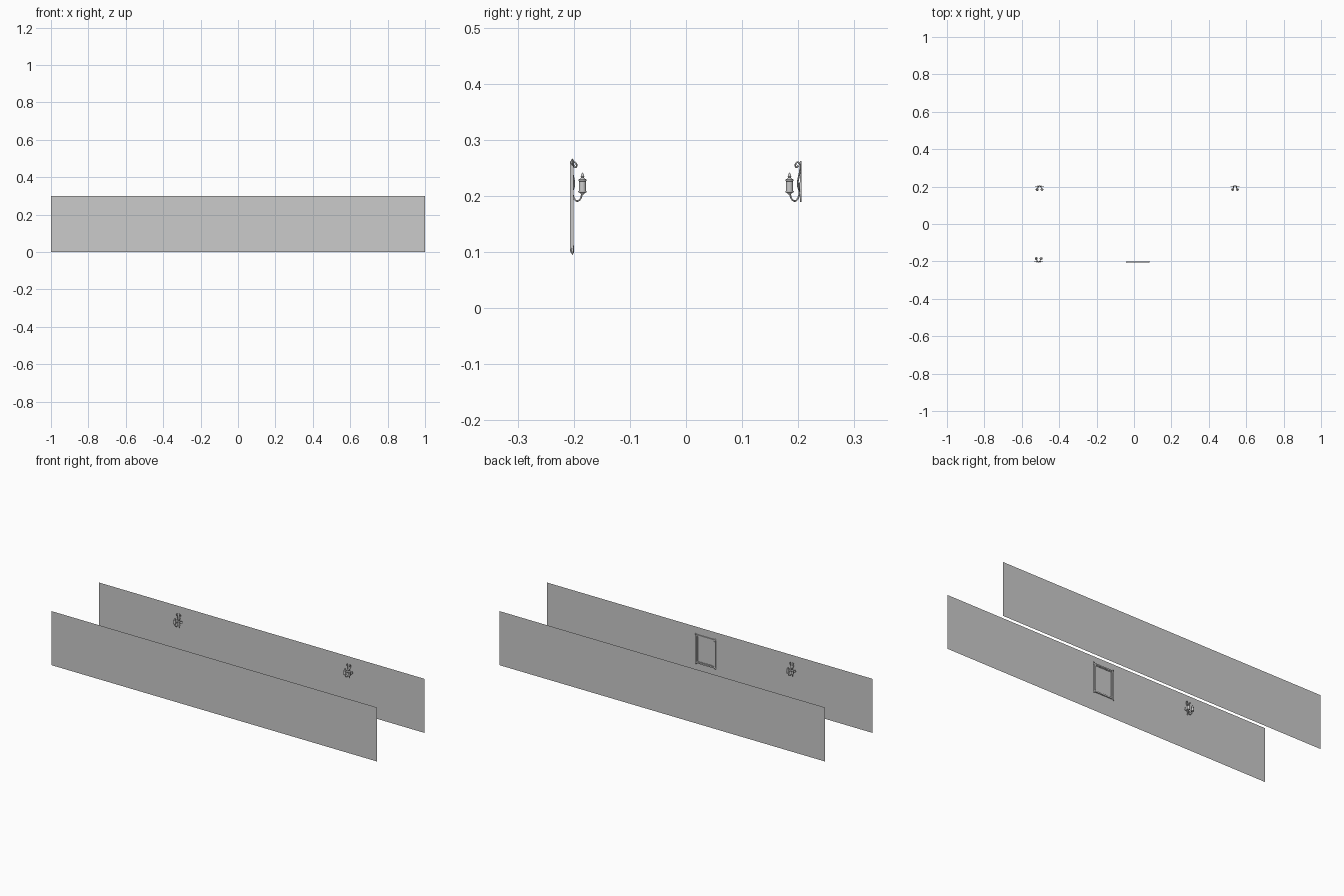
import bpy, bmesh, math
from mathutils import Vector, Matrix

if "Cube" in bpy.data.objects:
    bpy.data.objects.remove(bpy.data.objects["Cube"])

WALL_Y = 0.208


def add_object(name, bm, matrix=None, smooth=True):
    me = bpy.data.meshes.new(name)
    bmesh.ops.recalc_face_normals(bm, faces=bm.faces)
    bm.to_mesh(me)
    bm.free()
    ob = bpy.data.objects.new(name, me)
    bpy.context.collection.objects.link(ob)
    if matrix:
        me.transform(matrix)
    if smooth:
        bpy.ops.object.select_all(action='DESELECT')
        ob.select_set(True)
        bpy.context.view_layer.objects.active = ob
        bpy.ops.object.shade_smooth_by_angle(angle=math.radians(40))
    return ob


def wall(name, y, facing):
    bm = bmesh.new()
    pts = [(-1, y, 0), (1, y, 0), (1, y, 0.3), (-1, y, 0.3)]
    me = bpy.data.meshes.new(name)
    order = (0, 1, 2, 3) if facing < 0 else (3, 2, 1, 0)
    me.from_pydata(pts, [], [order])
    bm.free()
    bpy.context.collection.objects.link(bpy.data.objects.new(name, me))


def box(bm, center, size):
    m = Matrix.Translation(center) @ Matrix.Diagonal((*size, 1))
    bmesh.ops.create_cube(bm, size=1, matrix=m)


def lathe(name, profile, matrix, steps=14):
    bm = bmesh.new()
    vs = [bm.verts.new((r, 0, z)) for r, z in profile]
    es = [bm.edges.new(p) for p in zip(vs, vs[1:])]
    bmesh.ops.spin(bm, geom=vs + es, cent=(0, 0, 0), axis=(0, 0, 1),
                   angle=math.tau, steps=steps)
    bmesh.ops.remove_doubles(bm, verts=bm.verts, dist=1e-6)
    return add_object(name, bm, matrix)


def tube(name, points, radius, matrix):
    cu = bpy.data.curves.new(name, 'CURVE')
    cu.dimensions = '3D'
    cu.bevel_depth = radius
    cu.bevel_resolution = 2
    cu.use_fill_caps = True
    cu.resolution_u = 5
    sp = cu.splines.new('BEZIER')
    sp.bezier_points.add(len(points) - 1)
    for bp, p in zip(sp.bezier_points, points):
        bp.co = matrix @ Vector(p)
        bp.handle_left_type = bp.handle_right_type = 'AUTO'
    bpy.context.collection.objects.link(bpy.data.objects.new(name, cu))


# Candle lamp profile: drip dish, cup, candle, tapered flame
LAMP = [(0, .203), (.003, .203), (.004, .205), (.0075, .2065), (.0078, .2085),
        (.0065, .209), (.0062, .226), (.0075, .227), (.0075, .229),
        (.004, .231), (.0025, .233), (.0035, .235), (.002, .239), (0, .242)]


def sconce(label, x, side):
    # Local +y points out of the wall into the corridor
    m = Matrix.Translation((x, side * WALL_Y, 0))
    if side > 0:
        m = m @ Matrix.Rotation(math.pi, 4, 'Z')

    # Slender back plate with pointed ends
    bm = bmesh.new()
    outline = [(0, .189), (.004, .195), (.0055, .212), (.0035, .226),
               (.0055, .244), (.004, .256), (0, .262)]
    ring = outline + [(-px, z) for px, z in outline[-2:0:-1]]
    f = bm.faces.new([bm.verts.new((px, .002, z)) for px, z in ring])
    ext = bmesh.ops.extrude_face_region(bm, geom=[f])['geom']
    bmesh.ops.translate(bm, vec=(0, .003, 0),
                        verts=[v for v in ext if isinstance(v, bmesh.types.BMVert)])
    add_object(label + "_back_plate", bm, m, smooth=False)

    for s, tag in ((-1, "left"), (1, "right")):
        # S-shaped arm: curl at the top, hook under the lamp
        path = [(.006, .008, .254), (.007, .011, .251), (.009, .013, .255),
                (.010, .009, .260), (.010, .005, .256), (.009, .005, .245),
                (.006, .0075, .232), (.003, .009, .220), (.003, .006, .208),
                (.004, .008, .197), (.008, .0135, .191), (.012, .020, .195),
                (.013, .0225, .204)]
        tube(f"{label}_{tag}_arm", [(s * a, b, c) for a, b, c in path], .0015, m)
        # Side scroll lying close to the wall
        curl = [(.003, .006, .214), (.012, .006, .209), (.020, .006, .213),
                (.022, .006, .220), (.017, .006, .223), (.015, .006, .219)]
        tube(f"{label}_{tag}_scroll", [(s * a, b, c) for a, b, c in curl], .0012, m)
        lathe(f"{label}_{tag}_lamp", LAMP, m @ Matrix.Translation((s * .013, .0235, 0)))


# Corridor walls
wall("front_wall", -WALL_Y, -1)
wall("back_wall", WALL_Y, 1)

# Wall lights
sconce("front_sconce", -0.51, -1)
sconce("back_left_sconce", -0.505, 1)
sconce("back_right_sconce", 0.54, 1)

# Picture frame on the front wall
CX, CZ, HW, HH, FY = 0.021, 0.181, 0.057, 0.076, -0.2035
bm = bmesh.new()
for s in (-1, 1):
    box(bm, (CX + s * HW, FY, CZ), (.007, .006, 2 * HH + .008))
    box(bm, (CX, FY, CZ + s * HH), (2 * HW + .008, .0055, .007))
    # raised inner lip
    box(bm, (CX + s * (HW - .005), FY - .0015, CZ), (.004, .003, 2 * HH - .006))
    box(bm, (CX, FY - .0015, CZ + s * (HH - .005)), (2 * HW - .006, .003, .004))
add_object("picture_frame", bm, smooth=False)

# Pointed corner ornaments
bm = bmesh.new()
for sx in (-1, 1):
    for sz in (-1, 1):
        m = (Matrix.Translation((CX + sx * HW, FY + .001, CZ + sz * HH))
             @ Matrix.Rotation(sx * sz * math.radians(35), 4, 'Y')
             @ Matrix.Diagonal((.006, .0035, .0125, 1)))
        bmesh.ops.create_icosphere(bm, subdivisions=1, radius=1, matrix=m)
add_object("frame_corner_ornaments", bm, smooth=False)

# Canvas inside the frame
bm = bmesh.new()
box(bm, (CX, -.2065, CZ), (2 * HW, .001, 2 * HH))
add_object("picture_canvas", bm, smooth=False)
